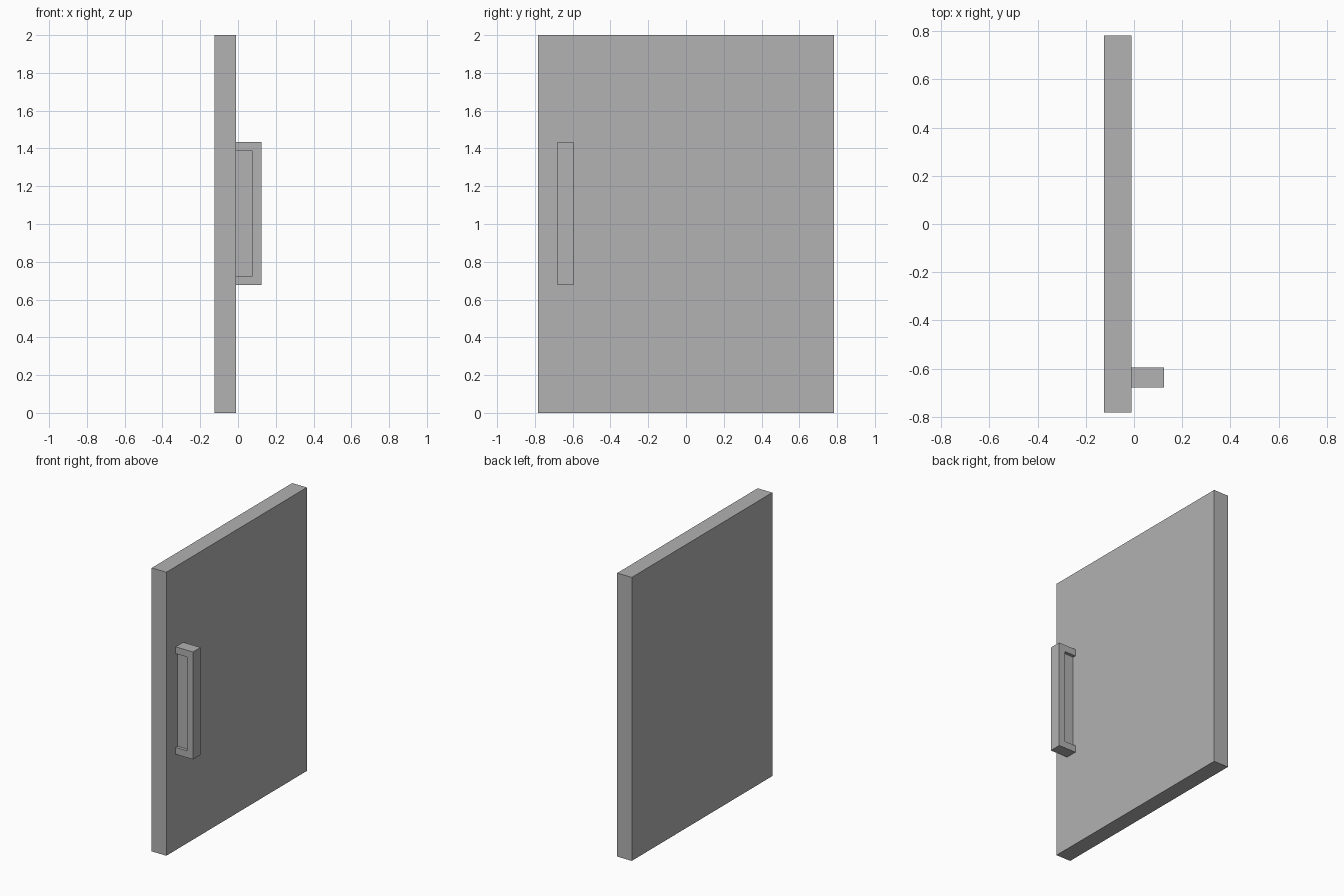
import bpy
import bmesh

cube = bpy.data.objects.get("Cube")
if cube:
    bpy.data.objects.remove(cube, do_unlink=True)

GREY = (0.445, 0.445, 0.445, 1)
mat = bpy.data.materials.new("plain grey")
mat.use_nodes = True
mat.diffuse_color = GREY
mat.node_tree.nodes["Principled BSDF"].inputs["Base Color"].default_value = GREY


def extrude_profile(name, outline, y0, y1):
    """Extrude an x-z outline along y into a solid."""
    bm = bmesh.new()
    face = bm.faces.new([bm.verts.new((x, y0, z)) for x, z in outline])
    grown = bmesh.ops.extrude_face_region(bm, geom=[face])["geom"]
    verts = [g for g in grown if isinstance(g, bmesh.types.BMVert)]
    bmesh.ops.translate(bm, vec=(0, y1 - y0, 0), verts=verts)
    bmesh.ops.recalc_face_normals(bm, faces=bm.faces)
    mesh = bpy.data.meshes.new(name)
    bm.to_mesh(mesh)
    bm.free()
    mesh.materials.append(mat)
    obj = bpy.data.objects.new(name, mesh)
    bpy.context.collection.objects.link(obj)
    return obj


def rect(x0, x1, z0, z1):
    return [(x0, z0), (x1, z0), (x1, z1), (x0, z1)]


# Shared dimensions
back, face_x, grip_x, inner_x = -0.125, -0.011, 0.124, 0.076
low, high, rim = 0.676, 1.434, 0.048
near, far, recess = -0.679, -0.595, 0.022

# Door slab
extrude_profile("door_panel", rect(back, face_x, 0, 2), -0.783, 0.783)

# C-shaped handle frame, open toward the door
frame = [(face_x, low), (grip_x, low), (grip_x, high), (face_x, high),
         (face_x, high - rim), (inner_x, high - rim),
         (inner_x, low + rim), (face_x, low + rim)]
extrude_profile("handle_frame", frame, near, far)

# Recessed web filling the handle opening
extrude_profile("handle_web", rect(face_x, inner_x, low + rim, high - rim),
                near + recess, far - recess)
